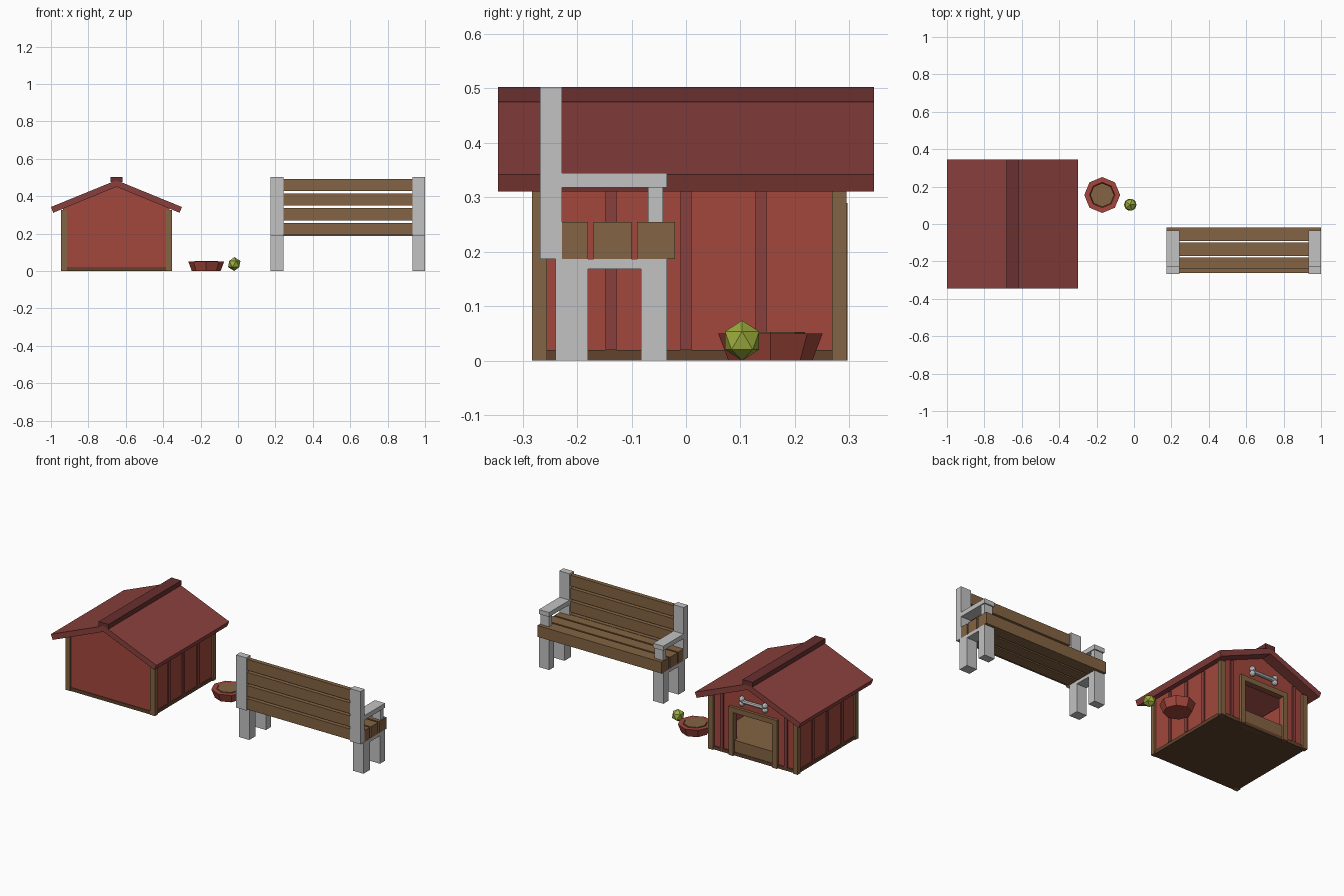
import bpy, bmesh, math
from mathutils import Matrix, Vector

cube = bpy.data.objects.get("Cube")
if cube:
    bpy.data.objects.remove(cube, do_unlink=True)


def material(name, r, g, b):
    m = bpy.data.materials.new(name)
    m.use_nodes = True
    m.diffuse_color = (r, g, b, 1)
    m.node_tree.nodes["Principled BSDF"].inputs["Base Color"].default_value = (r, g, b, 1)
    return m


WALL = material("barn red", .36, .062, .045)
ROOF = material("roof red", .25, .051, .046)
RIDGE = material("dark ridge red", .14, .029, .029)
WOOD = material("wood", .23, .127, .056)
DARK = material("dark wood", .12, .055, .026)
GREY = material("light grey", .54, .54, .54)
LIME = material("lime green", .34, .42, .045)


def finish(name, bm, mat):
    bmesh.ops.recalc_face_normals(bm, faces=bm.faces[:])
    mesh = bpy.data.meshes.new(name)
    bm.to_mesh(mesh)
    bm.free()
    mesh.materials.append(mat)
    obj = bpy.data.objects.new(name, mesh)
    bpy.context.collection.objects.link(obj)
    return obj


def box(name, mat, x, y, z):
    """Box between (low, high) pairs on each axis."""
    bm = bmesh.new()
    bmesh.ops.create_cube(bm, size=1)
    for v in bm.verts:
        v.co = [sum(r) / 2 + c * (r[1] - r[0]) for c, r in zip(v.co, (x, y, z))]
    return finish(name, bm, mat)


def gable(name, mat, half, y0, y1):
    """Extrude a profile mirrored about the house centre, from y0 to y1."""
    pts = half + [(-x, z) for x, z in reversed(half) if x > 0]
    bm = bmesh.new()
    face = bm.faces.new([bm.verts.new((HX + x, y0, z)) for x, z in pts])
    out = bmesh.ops.extrude_face_region(bm, geom=[face])["geom"]
    bmesh.ops.translate(bm, vec=(0, y1 - y0, 0),
                        verts=[g for g in out if isinstance(g, bmesh.types.BMVert)])
    return finish(name, bm, mat)


# Dog house walls
HX = -.65
HALF, EAVE, APEX = .285, .333, .45
BACK, FRONT = -.276, .28
DOOR_W, DOOR_H, SILL = .13, .26, .09
gable("back_wall", WALL, [(0, APEX), (HALF, EAVE), (HALF, .018), (0, .018)], BACK, BACK + .02)
gable("front_wall", WALL, [(0, APEX), (HALF, EAVE), (HALF, .018), (DOOR_W, .018),
                           (DOOR_W, DOOR_H), (0, DOOR_H)], FRONT - .02, FRONT)
box("base", DARK, (HX - .29, HX + .29), (-.28, .287), (0, .02))
box("inner_floor", WOOD, (HX - .265, HX + .265), (BACK + .02, FRONT - .02), (.02, SILL))
box("door_sill", WOOD, (HX - DOOR_W, HX + DOOR_W), (FRONT - .02, FRONT + .004), (.0, SILL))

for s, side in ((-1, "right"), (1, "left")):
    def span(a, b):
        return tuple(sorted((HX + s * a, HX + s * b)))
    box(f"{side}_wall", WALL, span(.265, HALF), (BACK + .02, FRONT - .02), (.018, EAVE))
    # Corner posts, battens and door jambs
    box(f"{side}_back_post", WOOD, span(.265, .297), (-.283, -.255), (0, .326))
    box(f"{side}_front_post", WOOD, span(.265, .297), (.268, .295), (0, .326))
    for i in range(3):
        y = (i - 1) * .138
        box(f"{side}_batten_{i}", ROOF, span(HALF, HALF + .008), (y - .01, y + .01), (.02, .326))
    box(f"{side}_front_batten", ROOF, span(.203, .223), (FRONT, FRONT + .008), (.02, .355))
    box(f"{side}_door_jamb", WOOD, span(DOOR_W, .16), (FRONT, .297), (0, DOOR_H))
box("door_head", WOOD, (HX - .16, HX + .16), (FRONT, .297), (DOOR_H, .29))

# Roof
gable("roof", ROOF, [(0, .485), (.35, .342), (.338, .311), (0, APEX)], -.345, .345)
box("ridge_cap", RIDGE, (HX - .033, HX + .033), (-.345, .345), (.475, .503))

# Bone ornament above the door
bm = bmesh.new()
bmesh.ops.create_cone(bm, cap_ends=True, segments=8, radius1=.012, radius2=.012, depth=.15,
                      matrix=Matrix.Translation((HX, .29, .34)) @ Matrix.Rotation(math.pi / 2, 4, "Y"))
for sx in (-1, 1):
    for sz in (-1, 1):
        bmesh.ops.create_icosphere(bm, subdivisions=2, radius=.017,
                                   matrix=Matrix.Translation((HX + sx * .077, .29, .34 + sz * .013)))
finish("bone", bm, GREY)


# Food bowl
def ring(bm, r, z):
    return [bm.verts.new((-.17 + r * math.cos(i * math.pi / 4),
                          .155 + r * math.sin(i * math.pi / 4), z)) for i in range(8)]


bm = bmesh.new()
loops = [ring(bm, r, z) for r, z in ((.077, 0), (.096, .05), (.068, .05), (.06, .03))]
for a, b in zip(loops, loops[1:]):
    for i in range(8):
        j = (i + 1) % 8
        bm.faces.new((a[i], a[j], b[j], b[i]))
bm.faces.new(loops[0])
bm.faces.new(loops[-1])
finish("bowl", bm, WALL)
bm = bmesh.new()
low, high = ring(bm, .062, .035), ring(bm, .064, .053)
for i in range(8):
    j = (i + 1) % 8
    bm.faces.new((low[i], low[j], high[j], high[i]))
bm.faces.new(low)
bm.faces.new(high)
finish("bowl_food", bm, WOOD)

# Ball
bm = bmesh.new()
bmesh.ops.create_icosphere(bm, subdivisions=1, radius=.037,
                           matrix=Matrix.Translation((-.02, .103, .037)))
finish("ball", bm, LIME)

# Bench ends
X0, X1 = .175, 1.0
for side, x in (("right", (X0, X0 + .068)), ("left", (X1 - .068, X1))):
    box(f"bench_{side}_back_leg", GREY, x, (-.24, -.18), (0, .187))
    box(f"bench_{side}_front_leg", GREY, x, (-.083, -.035), (0, .187))
    box(f"bench_{side}_rail", GREY, x, (-.18, -.083), (.168, .187))
    box(f"bench_{side}_back_post", GREY, x, (-.268, -.228), (.187, .503))
    box(f"bench_{side}_armrest", GREY, x, (-.228, -.035), (.318, .345))
    box(f"bench_{side}_arm_support", GREY, (x[0] + .006, x[1] - .006), (-.07, -.042), (.255, .318))

# Bench slats
for i, (y0, y1) in enumerate(((-.247, -.18), (-.17, -.1), (-.09, -.02))):
    # The rearmost slat sits between the back posts
    inset = .001 if i == 0 else 0
    box(f"seat_slat_{i}", WOOD, (X0 + inset, X1 - inset), (y0, y1), (.187, .255))
for i in range(4):
    z = .192 + i * .0785
    box(f"back_slat_{i}", WOOD, (X0 + .06, X1 - .06), (-.262, -.236), (z, z + .065))
